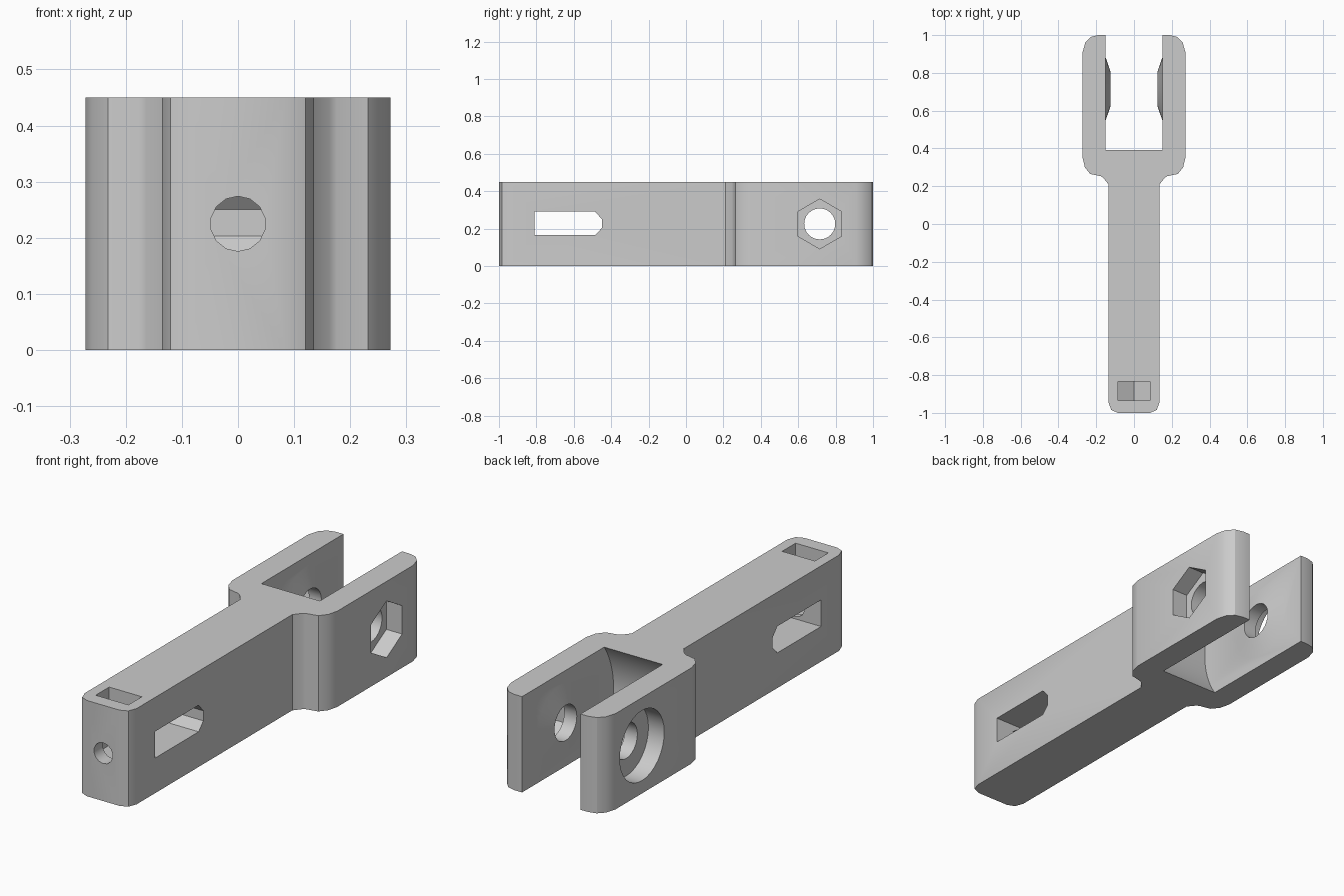
import bpy, bmesh, math

cube = bpy.data.objects.get("Cube")
if cube:
    bpy.data.objects.remove(cube, do_unlink=True)

grey = bpy.data.materials.new("plain grey")
grey.use_nodes = True
COLOUR = (0.6, 0.6, 0.6, 1)
grey.diffuse_color = COLOUR
grey.node_tree.nodes["Principled BSDF"].inputs["Base Color"].default_value = COLOUR

MID_Z, HEIGHT, PIVOT_Y = 0.225, 0.45, 0.715
PLACE = {"x": lambda a, b, t: (t, a, b),
         "y": lambda a, b, t: (a, t, b),
         "z": lambda a, b, t: (a, b, t)}


def loft(name, axis, rings):
    """Solid between two outlines, each given as (position on axis, points)."""
    bm = bmesh.new()
    ends = [[bm.verts.new(PLACE[axis](a, b, t)) for a, b in pts] for t, pts in rings]
    for end in ends:
        bm.faces.new(end)
    n = len(ends[0])
    for i in range(n):
        j = (i + 1) % n
        bm.faces.new((ends[0][i], ends[0][j], ends[1][j], ends[1][i]))
    bmesh.ops.recalc_face_normals(bm, faces=bm.faces)
    mesh = bpy.data.meshes.new(name)
    bm.to_mesh(mesh)
    bm.free()
    mesh.materials.append(grey)
    obj = bpy.data.objects.new(name, mesh)
    bpy.context.collection.objects.link(obj)
    return obj


def prism(name, axis, pts, lo, hi):
    return loft(name, axis, [(lo, pts), (hi, pts)])


def ring(a, b, r, n, start=0.0):
    return [(a + r * math.cos(start + math.tau * i / n),
             b + r * math.sin(start + math.tau * i / n)) for i in range(n)]


def combine(target, tool, operation):
    bpy.context.view_layer.objects.active = target
    mod = target.modifiers.new("join", "BOOLEAN")
    mod.operation, mod.solver, mod.object = operation, "EXACT", tool
    bpy.ops.object.modifier_apply(modifier=mod.name)
    bpy.data.objects.remove(tool, do_unlink=True)


# Arm and wide fork block, half outline mirrored
half = [(0.085, -1), (0.12, -0.985), (0.135, -0.945), (0.135, 0.21), (0.163, 0.245),
        (0.176, 0.253), (0.232, 0.265), (0.26, 0.30), (0.272, 0.35),
        (0.272, 0.91), (0.258, 0.96), (0.23, 0.99), (0.19, 1)]
outline = half + [(-x, y) for x, y in reversed(half)]
body = prism("fork_bracket", "z", outline, 0, HEIGHT)

# Fork gap with a concave end centred on the pivot
arc = [math.radians(220 - 80 * i / 24) for i in range(25)]
gap = [(PIVOT_Y + 0.395 * math.cos(a), MID_Z + 0.395 * math.sin(a)) for a in arc]
gap += [(1.1, gap[-1][1]), (1.1, gap[0][1])]
combine(body, prism("gap", "x", gap, -0.152, 0.152), "DIFFERENCE")

# Conical bosses inside the fork
for side in (-1, 1):
    boss = loft("boss", "x", [(side * 0.157, ring(PIVOT_Y, MID_Z, 0.187, 32)),
                              (side * 0.125, ring(PIVOT_Y, MID_Z, 0.093, 32))])
    combine(body, boss, "UNION")

# Pivot hole, hexagonal nut recess and round bolt head recess
pivot = prism("pivot", "x", ring(PIVOT_Y, MID_Z, 0.083, 24), -0.4, 0.4)
nut = prism("nut", "x", ring(PIVOT_Y, MID_Z, 0.133, 6, math.pi / 2), 0.19, 0.4)
head = prism("head", "x", ring(PIVOT_Y, MID_Z, 0.165, 32), -0.4, -0.19)

# Slot through the arm with a chamfered end
slot_pts = [(-0.81, 0.165), (-0.485, 0.165), (-0.45, 0.203),
            (-0.45, 0.25), (-0.485, 0.29), (-0.81, 0.29)]
slot = prism("slot", "x", slot_pts, -0.3, 0.3)

# Adjusting screw hole and its nut pocket, open at the top
screw = prism("screw", "y", ring(0, MID_Z, 0.049, 14, math.pi / 14), -1.1, -0.7)
pocket_pts = [(-0.085, 0.5), (-0.085, 0.176), (0, 0.127), (0.085, 0.176), (0.085, 0.5)]
pocket = prism("pocket", "y", pocket_pts, -0.935, -0.835)

for tool in (pivot, nut, head, slot, screw, pocket):
    combine(body, tool, "DIFFERENCE")

# Smooth the rounded parts, keep the edges sharp
bpy.ops.object.select_all(action="DESELECT")
body.select_set(True)
bpy.context.view_layer.objects.active = body
bpy.ops.object.shade_smooth_by_angle(angle=math.radians(30))
